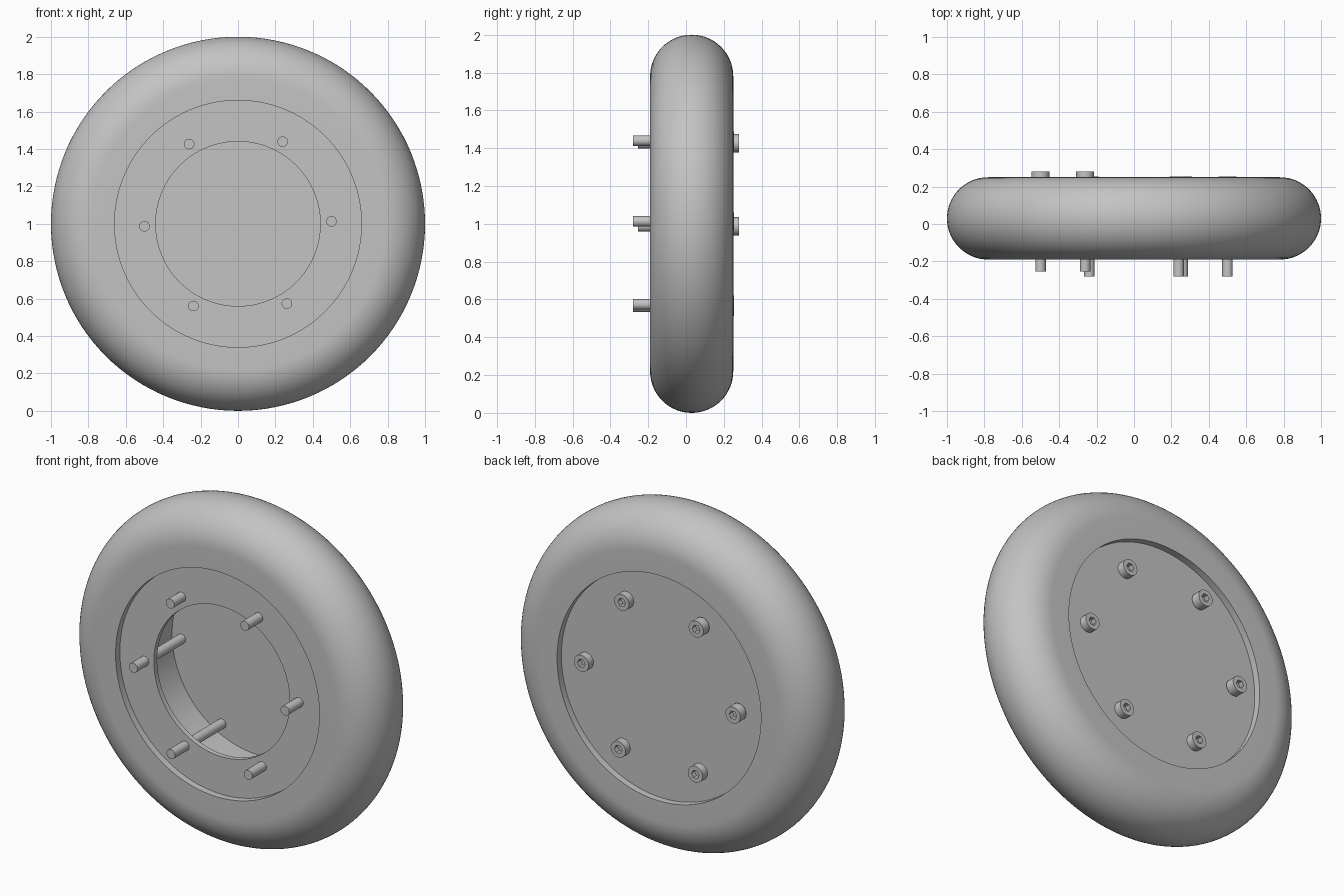
import bpy, bmesh
from math import sin, cos, pi, radians

if "Cube" in bpy.data.objects:
    bpy.data.objects.remove(bpy.data.objects["Cube"])

grey = bpy.data.materials.new("plain_grey")
grey.use_nodes = True
colour = (0.55, 0.55, 0.55, 1)
grey.diffuse_color = colour
grey.node_tree.nodes["Principled BSDF"].inputs["Base Color"].default_value = colour


def lathe(name, profile, sides, location, closed=False, hex_from=None):
    """Revolve (radius, y) points about y; points from hex_from on become hexagonal."""
    bm = bmesh.new()
    rings = []
    for i, (r, y) in enumerate(profile):
        ring = []
        for k in range(sides):
            a = 2 * pi * k / sides
            rad = r
            if hex_from is not None and i >= hex_from:
                rad = r * cos(pi / 6) / cos(a % (pi / 3) - pi / 6)
            ring.append(bm.verts.new((rad * cos(a), y, rad * sin(a))))
        rings.append(ring)
    pairs = list(zip(rings, rings[1:]))
    if closed:
        pairs.append((rings[-1], rings[0]))
    for a, b in pairs:
        for k in range(sides):
            n = (k + 1) % sides
            bm.faces.new((a[k], a[n], b[n], b[k]))
    if not closed:
        bm.faces.new(rings[0])
        bm.faces.new(rings[-1])
    bmesh.ops.recalc_face_normals(bm, faces=bm.faces)
    mesh = bpy.data.meshes.new(name)
    bm.to_mesh(mesh)
    bm.free()
    mesh.materials.append(grey)
    obj = bpy.data.objects.new(name, mesh)
    obj.location = location
    bpy.context.collection.objects.link(obj)
    bpy.ops.object.select_all(action='DESELECT')
    obj.select_set(True)
    bpy.context.view_layer.objects.active = obj
    bpy.ops.object.shade_smooth_by_angle(angle=radians(30))
    return obj


centre = (0, 0, 1)
mid, half = 0.03, 0.22
front, back = mid - half, mid + half
rim, bore = 0.66, 0.56
ring_front, ring_back = -0.15, -0.12
disc_front, disc_back = 0.19, 0.21

# Tyre: half-round tread, flat sidewalls, stepped seats for the plates
tread = [(1 - half + half * cos(t), mid + half * sin(t))
         for t in (-pi / 2 + pi * i / 32 for i in range(33))]
seat = [(rim, back), (rim, disc_front), (bore, disc_front),
        (bore, ring_back), (rim, ring_back), (rim, front)]
lathe("tyre", tread + seat, 128, centre, closed=True)

# Front ring plate with an open centre, and solid back plate
lathe("front_ring", [(0.44, ring_front), (rim, ring_front),
                     (rim, ring_back), (0.44, ring_back)], 128, centre, closed=True)
lathe("back_disc", [(rim, disc_front), (rim, disc_back)], 128, centre)

# Six through bolts with hexagonal sockets; two sit slightly further back
shaft, head, socket = 0.028, 0.048, 0.025
bolt = [(shaft, -0.28), (shaft, 0.2), (head, 0.2), (head, 0.255),
        (socket, 0.255), (socket, 0.225)]
for i in range(6):
    a = radians(1.5 + 60 * i)
    shift = 0.025 if i in (2, 3) else 0
    lathe(f"bolt_{i + 1}", bolt, 24,
          (0.5 * cos(a), shift, 1 + 0.5 * sin(a)), hex_from=4)
